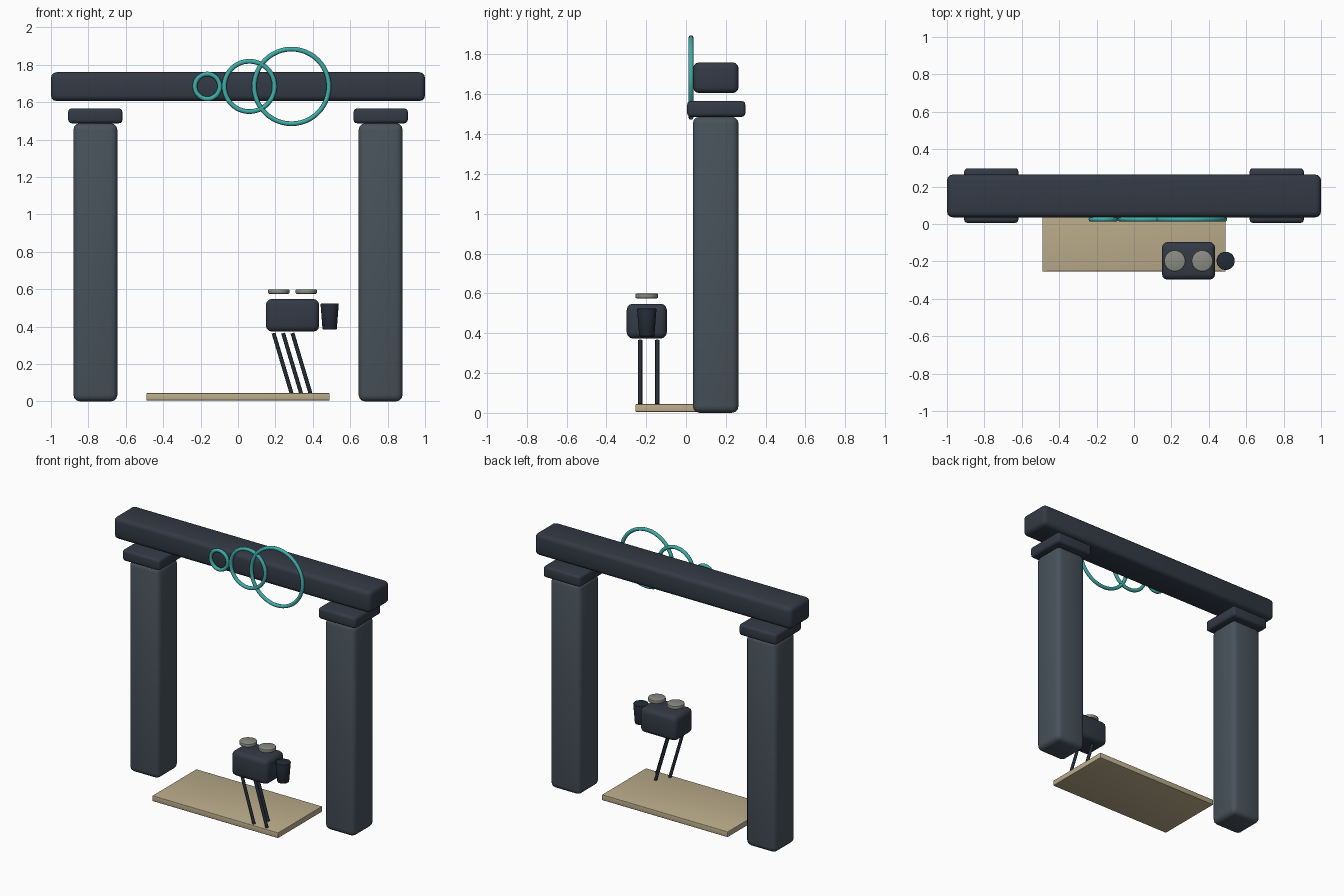
import bpy, math
from mathutils import Vector

if "Cube" in bpy.data.objects:
    bpy.data.objects.remove(bpy.data.objects["Cube"])


def material(name, rgb):
    m = bpy.data.materials.new(name)
    m.diffuse_color = (*rgb, 1)
    m.use_nodes = True
    m.node_tree.nodes["Principled BSDF"].inputs["Base Color"].default_value = m.diffuse_color
    return m


STONE = material("slate", (0.065, 0.085, 0.105))
DARK = material("dark_slate", (0.033, 0.042, 0.06))
BLACK = material("near_black", (0.018, 0.025, 0.037))
TEAL = material("teal", (0.05, 0.42, 0.39))
SAND = material("sand", (0.50, 0.42, 0.26))
METAL = material("warm_grey", (0.26, 0.26, 0.23))


def finish(name, mat, bevel=0.0, segments=3):
    ob = bpy.context.object
    ob.name = name
    ob.data.materials.append(mat)
    bpy.ops.object.transform_apply(location=False, rotation=True, scale=True)
    if bevel:
        mod = ob.modifiers.new("bevel", 'BEVEL')
        mod.width, mod.segments = bevel, segments
        mod.limit_method = 'ANGLE'
        mod.angle_limit = math.radians(40)
        bpy.ops.object.modifier_apply(modifier=mod.name)
    bpy.ops.object.shade_smooth_by_angle(angle=math.radians(35))
    return ob


def box(name, x, y, z, mat, bevel):
    lo, hi = Vector((x[0], y[0], z[0])), Vector((x[1], y[1], z[1]))
    bpy.ops.mesh.primitive_cube_add(size=1, location=(lo + hi) / 2)
    bpy.context.object.scale = hi - lo
    return finish(name, mat, bevel)


def rod(name, a, b, r, mat):
    a, b = Vector(a), Vector(b)
    d = b - a
    bpy.ops.mesh.primitive_cylinder_add(vertices=16, radius=r, depth=d.length, location=(a + b) / 2,
                                        rotation=d.to_track_quat('Z', 'Y').to_euler())
    return finish(name, mat)


# gate: two pillars with caps, and a lintel floating above them
for side, s in (("left", -1), ("right", 1)):
    px = sorted((s * 0.645, s * 0.88))
    cx = sorted((s * 0.618, s * 0.908))
    box(side + "_pillar", px, (0.034, 0.264), (0, 1.487), STONE, 0.035)
    box(side + "_cap", cx, (0.006, 0.298), (1.487, 1.566), DARK, 0.018)
box("lintel", (-1, 1), (0.036, 0.264), (1.606, 1.76), DARK, 0.03)

# three overlapping rings on the front of the lintel
for i, (x, outer) in enumerate(((-0.164, 0.079), (0.061, 0.147), (0.286, 0.212))):
    bpy.ops.mesh.primitive_torus_add(major_radius=outer - 0.0125, minor_radius=0.0125,
                                     major_segments=48, minor_segments=12,
                                     location=(x, 0.025, 1.684), rotation=(math.pi / 2, 0, 0))
    finish(f"ring_{i + 1}", TEAL)

# floor slab
box("floor_slab", (-0.49, 0.49), (-0.254, 0.236), (0.005, 0.044), SAND, 0.004)

# camera body with two reels and a lens hood
box("camera_body", (0.149, 0.434), (-0.298, -0.096), (0.373, 0.548), DARK, 0.032)
for side, x in (("left", 0.218), ("right", 0.365)):
    bpy.ops.mesh.primitive_cylinder_add(vertices=32, radius=0.057, depth=0.024,
                                        location=(x, -0.197, 0.587))
    finish(side + "_reel", METAL, 0.006, 2)
bpy.ops.mesh.primitive_cone_add(vertices=32, radius1=0.038, radius2=0.049, depth=0.14,
                                location=(0.49, -0.197, 0.454))
finish("lens_hood", BLACK, 0.005, 2)

# slanted tripod legs
for i, (x, y) in enumerate(((0.19, -0.23), (0.241, -0.144), (0.291, -0.23))):
    rod(f"tripod_leg_{i + 1}", (x, y, 0.365), (x + 0.096, y, 0.044), 0.0105, BLACK)
